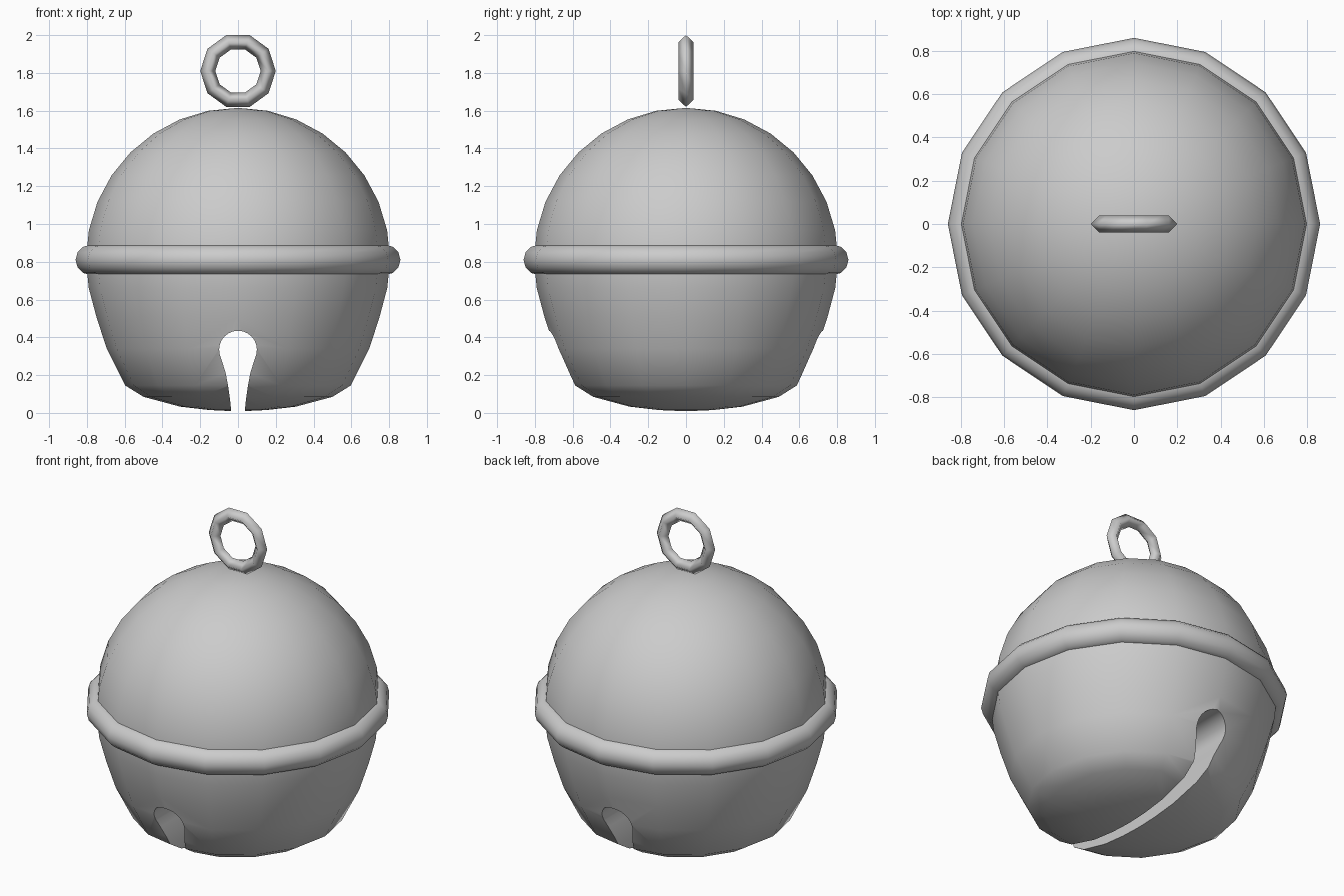
import bpy
import math
from math import sin, cos, radians, pi

if "Cube" in bpy.data.objects:
    bpy.data.objects.remove(bpy.data.objects["Cube"], do_unlink=True)

metal = bpy.data.materials.new("grey_metal")
metal.use_nodes = True
GREY = (0.6, 0.6, 0.6, 1)
metal.diffuse_color = GREY
metal.node_tree.nodes["Principled BSDF"].inputs["Base Color"].default_value = GREY

R, MID = 0.805, 0.81


def make_mesh(name, verts, faces):
    mesh = bpy.data.meshes.new(name)
    mesh.from_pydata(verts, [], faces)
    mesh.materials.append(metal)
    obj = bpy.data.objects.new(name, mesh)
    bpy.context.collection.objects.link(obj)
    return obj


def activate(obj):
    bpy.ops.object.select_all(action='DESELECT')
    obj.select_set(True)
    bpy.context.view_layer.objects.active = obj


def lathe(name, profile, sides):
    """Spin (radius, z) points, top to bottom, between two pole points."""
    verts = [(r * cos(2 * pi * i / sides), r * sin(2 * pi * i / sides), z)
             for r, z in profile[1:-1] for i in range(sides)]
    rings = len(profile) - 2
    top, bottom = len(verts), len(verts) + 1
    verts += [(0, 0, profile[0][1]), (0, 0, profile[-1][1])]
    faces = []
    for i in range(sides):
        j = (i + 1) % sides
        faces.append((top, i, j))
        for k in range(rings - 1):
            a, b = k * sides, (k + 1) * sides
            faces.append((a + i, b + i, b + j, a + j))
        last = (rings - 1) * sides
        faces.append((last + i, bottom, last + j))
    return make_mesh(name, verts, faces)


def torus(name, major, minor, sides, tube_sides, z, tilt=0):
    bpy.ops.mesh.primitive_torus_add(
        major_radius=major, minor_radius=minor, major_segments=sides,
        minor_segments=tube_sides, location=(0, 0, z), rotation=(tilt, 0, 0))
    obj = bpy.context.object
    obj.name = name
    obj.data.materials.append(metal)
    bpy.ops.object.shade_smooth()
    return obj


# Bell body: round upper half, fuller and flatter lower half
profile = [(R * sin(radians(a * 11.25)), MID + R * cos(radians(a * 11.25)))
           for a in range(9)]
profile += [(0.79, 0.66), (0.75, 0.51), (0.695, 0.34), (0.597, 0.145),
            (0.5, 0.085), (0.306, 0.033), (0.15, 0.015), (0, 0.008)]
body = lathe("bell_body", profile, 16)

# Keyhole slot, cut right through from front to back
half = [(0.1 * sin(radians(a)), 0.335 + 0.1 * cos(radians(a)))
        for a in range(0, 106, 15)]
half += [(0.082, 0.265), (0.065, 0.21), (0.052, 0.14), (0.042, 0.07), (0.03, -0.05)]
outline = half + [(-x, z) for x, z in reversed(half[1:])]
n = len(outline)
cutter = make_mesh(
    "slot_cutter",
    [(x, y, z) for y in (-1, 1) for x, z in outline],
    [tuple(reversed(range(n))), tuple(range(n, 2 * n))]
    + [(i, (i + 1) % n, n + (i + 1) % n, n + i) for i in range(n)])
activate(cutter)
bpy.ops.object.mode_set(mode='EDIT')
bpy.ops.mesh.select_all(action='SELECT')
bpy.ops.mesh.normals_make_consistent(inside=False)
bpy.ops.object.mode_set(mode='OBJECT')

activate(body)
cut = body.modifiers.new("slot", 'BOOLEAN')
cut.operation = 'DIFFERENCE'
cut.solver = 'EXACT'
cut.object = cutter
bpy.ops.object.modifier_apply(modifier=cut.name)
bpy.data.objects.remove(cutter, do_unlink=True)
bpy.ops.object.shade_smooth_by_angle(angle=radians(45))

# Belt around the middle and hanging loop on top
torus("belt", 0.78, 0.08, 16, 12, MID)
torus("hanging_loop", 0.16, 0.04, 10, 4, 1.81, pi / 2)
